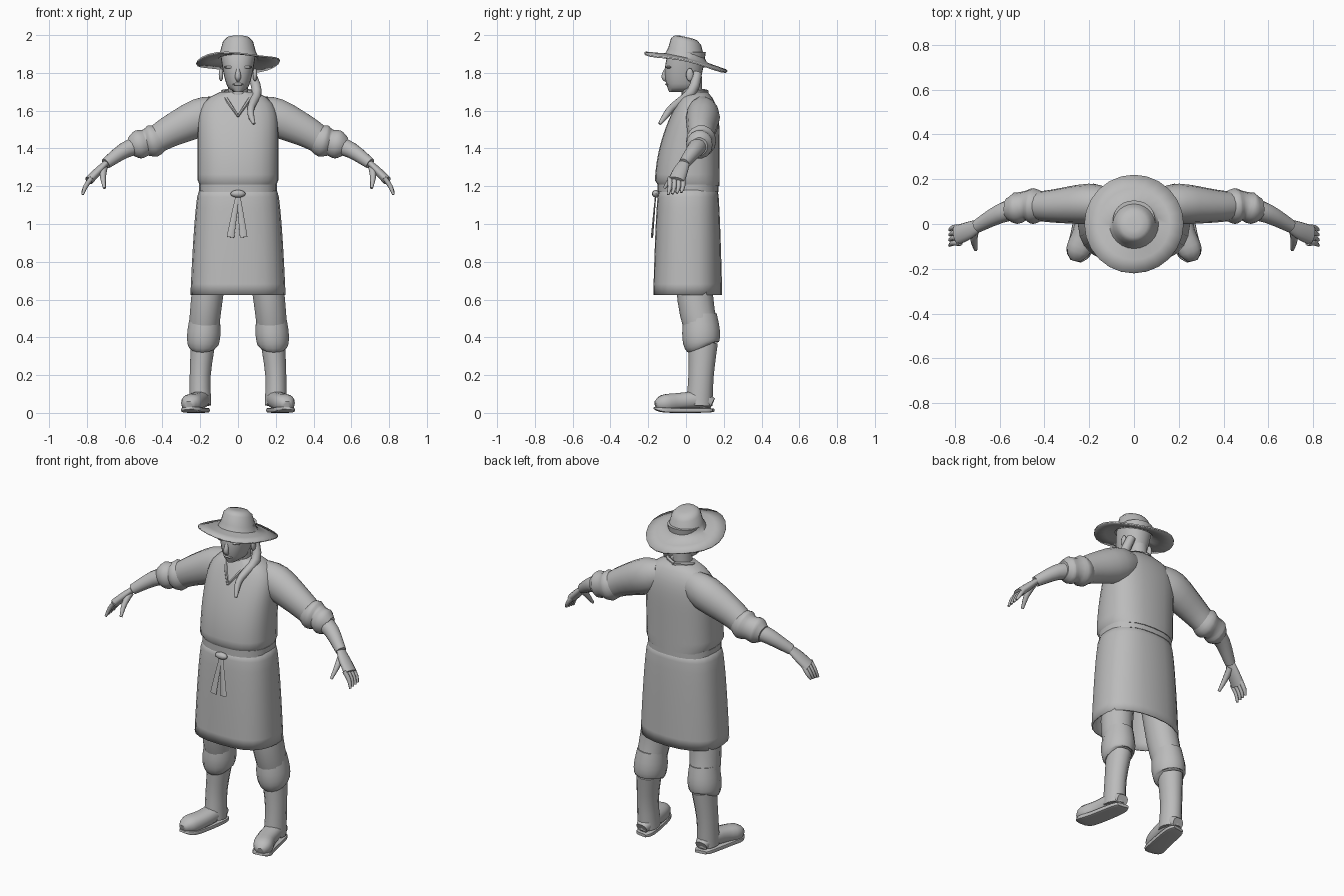
import bpy, bmesh, math
from mathutils import Vector

cube = bpy.data.objects.get("Cube")
if cube:
    bpy.data.objects.remove(cube)

grey = bpy.data.materials.new("plain_grey")
shade = (0.5, 0.5, 0.5, 1)
grey.use_nodes = True
grey.diffuse_color = shade
grey.node_tree.nodes["Principled BSDF"].inputs["Base Color"].default_value = shade


def finish(name, bm, mirror=False, thick=0):
    """Turn a bmesh into a smooth shaded object with its modifiers."""
    bmesh.ops.recalc_face_normals(bm, faces=bm.faces)
    mesh = bpy.data.meshes.new(name)
    bm.to_mesh(mesh)
    bm.free()
    mesh.materials.append(grey)
    part = bpy.data.objects.new(name, mesh)
    bpy.context.collection.objects.link(part)
    bpy.ops.object.select_all(action="DESELECT")
    bpy.context.view_layer.objects.active = part
    part.select_set(True)
    bpy.ops.object.shade_smooth_by_angle(angle=math.radians(50))
    if thick:
        part.modifiers.new("thickness", "SOLIDIFY").thickness = thick
    if mirror:
        part.modifiers.new("mirror", "MIRROR")


def skin(name, rings, close_start=True, close_end=True, **options):
    """Join rings of points, all of one length, into a surface."""
    bm = bmesh.new()
    loops = [[bm.verts.new(point) for point in ring] for ring in rings]
    for lower, upper in zip(loops, loops[1:]):
        for k in range(len(lower)):
            j = k - 1
            bm.faces.new((lower[j], lower[k], upper[k], upper[j]))
    if close_start:
        bm.faces.new(loops[0])
    if close_end:
        bm.faces.new(loops[-1])
    finish(name, bm, **options)


def angles(count):
    return [math.tau * k / count for k in range(count)]


def rounded(value, power):
    """Push a sine or cosine outwards, for a squarer section."""
    return math.copysign(abs(value) ** (2 / power), value)


def upright(name, low, high, front, back, half, steps=10, power=2.5, ripple=0, **options):
    """Standing shape whose front, back and half width are rules of height."""
    rings = []
    for i in range(steps + 1):
        u = i / steps
        middle, depth = (front(u) + back(u)) / 2, (back(u) - front(u)) / 2
        ring = []
        for w in angles(24):
            fold = 1 + ripple * u * math.sin(5 * w)
            ring.append((half(u) * fold * rounded(math.cos(w), power),
                         middle + depth * fold * rounded(math.sin(w), power),
                         low + (high - low) * u))
        rings.append(ring)
    skin(name, rings, **options)


def tube(name, points, flat=1.0, sides=14, ref=(0, 1, 0), power=2, steps=3, **options):
    """Smooth tube through points (x, y, z, radius), flattened across ref."""
    keys = [Vector(p) for p in points]
    keys = [keys[0]] + keys + [keys[-1]]
    samples = []
    for a, b, c, d in zip(keys, keys[1:], keys[2:], keys[3:]):
        for i in range(steps):
            t = i / steps
            samples.append(b + (c - a) * (t / 2) + (a * 2 - b * 5 + c * 4 - d) * (t * t / 2)
                           + (b * 3 - a - c * 3 + d) * (t ** 3 / 2))
    samples.append(keys[-1])
    last = len(samples) - 1
    rings = []
    for i, sample in enumerate(samples):
        along = (samples[min(i + 1, last)] - samples[max(i - 1, 0)]).xyz.normalized()
        ref = Vector(ref)
        wide = (ref - along * along.dot(ref)).normalized()
        thin = along.cross(wide) * flat
        rings.append([sample.xyz + sample.w * (wide * rounded(math.cos(w), power)
                                               + thin * rounded(math.sin(w), power))
                      for w in angles(sides)])
    skin(name, rings, **options)


def ball(name, centre, size, **options):
    """Ellipsoid with the given half sizes."""
    bm = bmesh.new()
    bmesh.ops.create_uvsphere(bm, u_segments=12, v_segments=8, radius=1)
    bmesh.ops.scale(bm, verts=bm.verts, vec=size)
    bmesh.ops.translate(bm, verts=bm.verts, vec=centre)
    finish(name, bm, **options)


# Tunic: a shirt that rounds off at the shoulders, a sash and a flared skirt
upright("shirt", 1.2, 1.7,
        front=lambda u: -.165 + .15 * u * u + (.02 if u == 0 else 0),
        back=lambda u: .178 - .065 * u ** 8,
        half=lambda u: .214 * math.sqrt(1 - max(0, u * 1.9 - .95) ** 4) - (.015 if u == 0 else 0),
        steps=16)
upright("skirt", 1.2, .625,
        front=lambda u: -.14 - .035 * math.sqrt(u),
        back=lambda u: .165 + .025 * math.sqrt(u),
        half=lambda u: .2 + .052 * math.sqrt(u),
        ripple=.01, close_start=False, close_end=False, thick=.008)
upright("sash", 1.17, 1.21, front=lambda u: -.15, back=lambda u: .173,
        half=lambda u: .206, steps=2)

# Knotted tie hanging from the sash
ball("tie_knot", (0, -.16, 1.16), (.04, .02, .02))
for end_x in (-.04, .03):
    tube("tie_end", [(0, -.16, 1.16, .01), (end_x / 2, -.17, 1.05, .015),
                     (end_x, -.18, .93, .02)], flat=.3, sides=8, ref=(1, 0, 0))

# Neckline edging
tube("collar", [(0, .11, 1.7, .012), (.08, .06, 1.7, .012), (.06, -.03, 1.66, .01),
                (0, -.1, 1.57, .006)], sides=6, ref=(0, 0, 1), mirror=True)

# Head and face
upright("neck", 1.64, 1.78, front=lambda u: -.025, back=lambda u: .085,
        half=lambda u: .053, steps=2, power=2)
upright("head", 1.7, 1.91,
        front=lambda u: -.09 - .09 * u * (1 - u),
        back=lambda u: .03 + .075 * u ** .4,
        half=lambda u: .025 + .07 * u ** .4, power=2.2)
tube("nose", [(0, -.1, 1.83, .008), (0, -.115, 1.78, .016), (0, -.1, 1.76, .01)],
     sides=8)
ball("mouth", (0, -.095, 1.74, ), (.03, .015, .008))
ball("brow", (.04, -.09, 1.83), (.035, .015, .008), mirror=True)
ball("ear", (.09, .02, 1.79), (.012, .02, .035), mirror=True)

# Braid falling over the left shoulder
tube("braid", [(.07, .06, 1.8, .025), (.1, .03, 1.7, .027), (.07, -.07, 1.62, .02),
               (.07, -.11, 1.57, .017), (.085, -.14, 1.53, .008)], sides=10)

# Wide hat with a wavy brim, tilted back
hat_rings = []
for radius, height in ((.22, 1.86), (.16, 1.87), (.11, 1.88), (.095, 1.91),
                       (.08, 1.965), (.06, 1.985), (.03, 1.99)):
    wave = max(0, radius - .1) * .07
    hat_rings.append([(radius * math.cos(w) * (1 + wave),
                       radius * math.sin(w),
                       height - .22 * radius * math.sin(w) + wave * math.cos(3 * w))
                      for w in angles(24)])
skin("hat", hat_rings, close_start=False, thick=.008)

# Arms: sleeve, rolled cuff, bare forearm and palm
wrist = (.7, -.01, 1.32, .03)
tube("sleeve", [(.1, .085, 1.6, .07), (.2, .09, 1.565, .09), (.36, .08, 1.49, .074),
                (.44, .08, 1.44, .064)], flat=1.15, mirror=True)
tube("rolled_cuff", [(.4, .08, 1.46, .06), (.45, .08, 1.44, .08), (.49, .08, 1.43, .065),
                     (.53, .07, 1.42, .07), (.57, .07, 1.41, .045)],
     flat=1.1, mirror=True)
tube("forearm", [(.52, .07, 1.42, .05), (.6, .045, 1.39, .043), wrist], mirror=True)
tube("palm", [wrist, (.74, -.03, 1.28, .04), (.79, -.05, 1.23, .044)],
     flat=.55, mirror=True)

# Fingers and thumb
for i, finger in enumerate(("index", "middle", "ring", "little")):
    y = -.085 + .023 * i
    tube(finger + "_finger", [(.775, y, 1.245, .013), (.806, y, 1.2, .012),
                              (.823, y - .01, 1.155 + .004 * i, .007)],
         sides=8, mirror=True)
tube("thumb", [(.71, -.02, 1.3, .02), (.715, -.07, 1.25, .016), (.707, -.115, 1.19, .008)],
     sides=8, ref=(1, 0, 0), mirror=True)

# Trouser legs gathered over the boots
tube("trouser_leg", [(.12, .03, .95, .1), (.165, .05, .6, .095), (.18, .08, .45, .09)],
     flat=.9, mirror=True)
tube("trouser_cuff", [(.175, .075, .52, .088), (.18, .08, .43, .1), (.185, .08, .37, .095),
                      (.185, .085, .35, .08)], flat=.9, mirror=True)

# Boots with toes turned out
tube("boot_shaft", [(.185, .09, .37, .078), (.2, .08, .2, .067), (.2, .07, .04, .07)],
     flat=.85, mirror=True)
tube("boot_foot", [(.2, .14, .05, .035), (.2, .08, .07, .052), (.22, -.04, .06, .054),
                   (.25, -.12, .05, .054), (.26, -.16, .04, .025)],
     flat=.85, ref=(1, 0, 0), power=2.4, mirror=True)
tube("boot_sole", [(.2, .145, .014, .035), (.2, .1, .014, .052), (.23, -.06, .014, .056),
                   (.25, -.13, .018, .054), (.26, -.165, .025, .025)],
     flat=.25, ref=(1, 0, 0), power=5, mirror=True)
